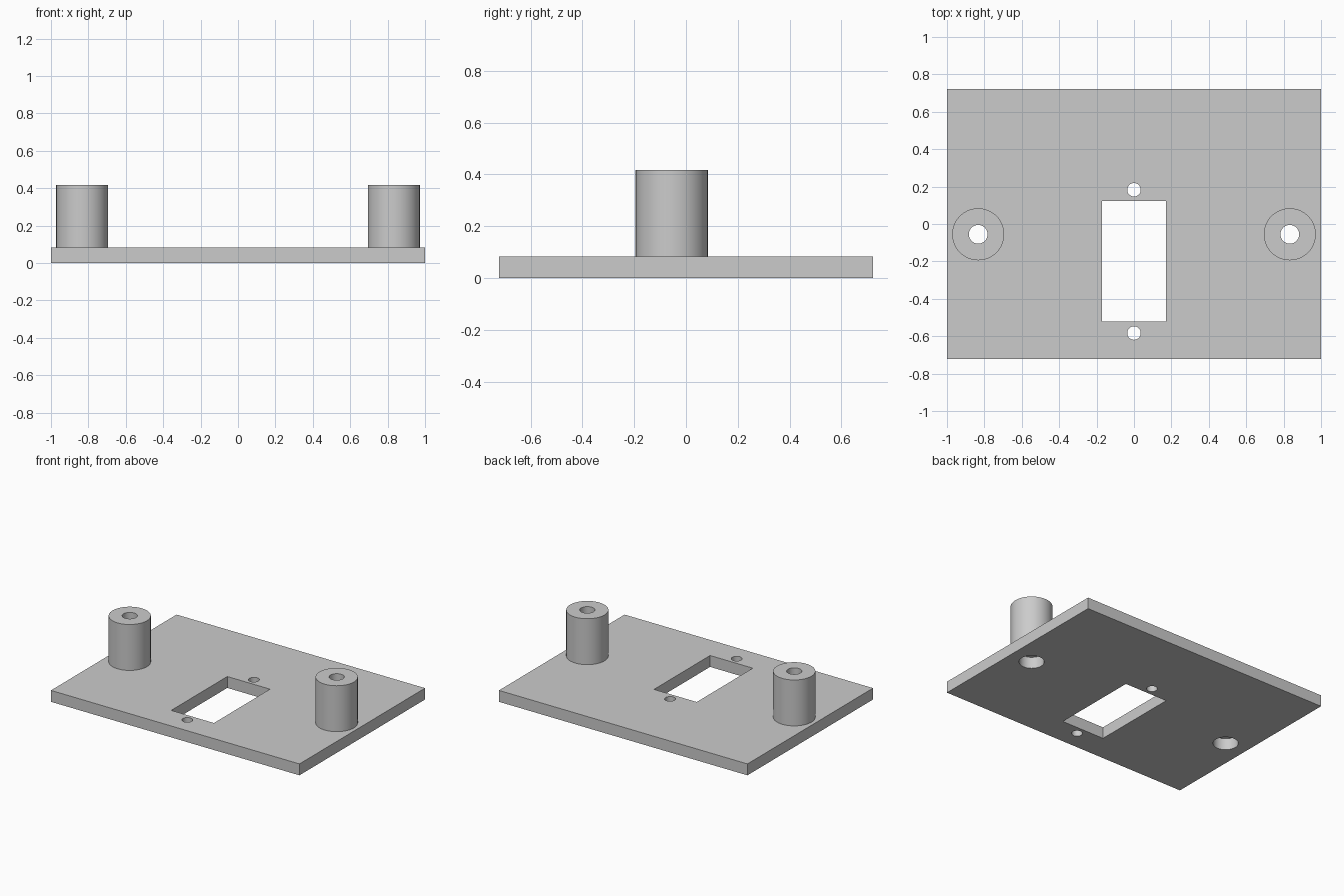
import bpy
import bmesh
import math
from mathutils import Matrix

if "Cube" in bpy.data.objects:
    bpy.data.objects.remove(bpy.data.objects["Cube"], do_unlink=True)

PLATE_W, PLATE_D, PLATE_T = 2.0, 1.444, 0.083
POST_X, POST_Y, POST_TOP = 0.833, -0.055, 0.417
POST_R, BORE_R, RECESS_R = 0.139, 0.05, 0.083
SLOT_Y, SLOT_W, SLOT_L = -0.2, 0.344, 0.645
SCREW_R, SCREW_OFFSET = 0.036, 0.383

grey = bpy.data.materials.new("plain grey")
grey.use_nodes = True
colour = (0.6, 0.6, 0.6, 1)
grey.diffuse_color = colour
grey.node_tree.nodes["Principled BSDF"].inputs["Base Color"].default_value = colour


def make_object(name, bm):
    bmesh.ops.recalc_face_normals(bm, faces=bm.faces)
    mesh = bpy.data.meshes.new(name)
    bm.to_mesh(mesh)
    bm.free()
    mesh.materials.append(grey)
    obj = bpy.data.objects.new(name, mesh)
    bpy.context.collection.objects.link(obj)
    return obj


def add_box(bm, w, d, h, y, z):
    place = Matrix.Translation((0, y, z)) @ Matrix.Diagonal((w, d, h, 1))
    bmesh.ops.create_cube(bm, size=1, matrix=place)


def add_cylinder(bm, r, h, x, y, z):
    bmesh.ops.create_cone(bm, cap_ends=True, segments=64, radius1=r, radius2=r,
                          depth=h, matrix=Matrix.Translation((x, y, z)))


def select_only(obj):
    bpy.ops.object.select_all(action="DESELECT")
    obj.select_set(True)
    bpy.context.view_layer.objects.active = obj


# Base plate
bm = bmesh.new()
add_box(bm, PLATE_W, PLATE_D, PLATE_T, 0, PLATE_T / 2)
plate = make_object("base_plate", bm)

# Cutter for the slot, its screw holes and the recesses below the posts
bm = bmesh.new()
add_box(bm, SLOT_W, SLOT_L, 1, SLOT_Y, 0)
for side in (-1, 1):
    add_cylinder(bm, SCREW_R, 1, 0, SLOT_Y + side * SCREW_OFFSET, 0)
    add_cylinder(bm, RECESS_R, 1, side * POST_X, POST_Y, 0)
cutter = make_object("plate_cutter", bm)
cutter.hide_render = True

cut = plate.modifiers.new("openings", "BOOLEAN")
cut.operation = "DIFFERENCE"
cut.solver = "EXACT"
cut.object = cutter
select_only(plate)
bpy.ops.object.modifier_apply(modifier=cut.name)
bpy.data.objects.remove(cutter, do_unlink=True)
bpy.ops.object.shade_smooth_by_angle(angle=math.radians(30))

# Hollow standoff posts, turned from a rectangular section
for name, side in (("left_post", 1), ("right_post", -1)):
    bm = bmesh.new()
    section = [(BORE_R, PLATE_T), (POST_R, PLATE_T), (POST_R, POST_TOP), (BORE_R, POST_TOP)]
    verts = [bm.verts.new((r, 0, z)) for r, z in section]
    edges = [bm.edges.new((verts[i], verts[i - 1])) for i in range(4)]
    bmesh.ops.spin(bm, geom=verts + edges, cent=(0, 0, 0), axis=(0, 0, 1),
                   angle=math.tau, steps=64, use_merge=True)
    bmesh.ops.remove_doubles(bm, verts=bm.verts, dist=0.0001)
    post = make_object(name, bm)
    post.location = (side * POST_X, POST_Y, 0)
    select_only(post)
    bpy.ops.object.shade_smooth_by_angle(angle=math.radians(30))
